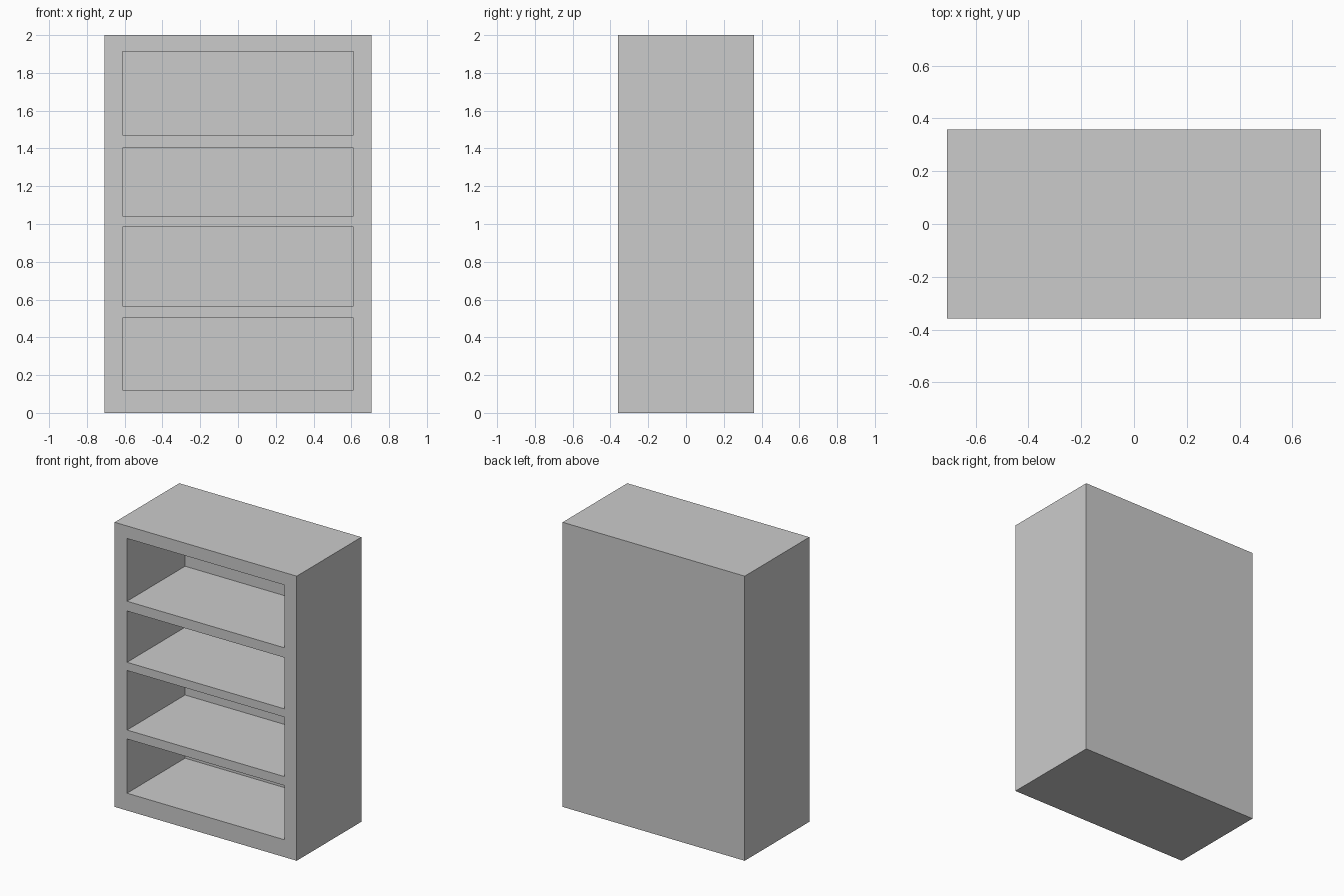
import bpy, bmesh

if "Cube" in bpy.data.objects:
    bpy.data.objects.remove(bpy.data.objects["Cube"])

W, D, H = 0.708, 0.359, 2.0      # half width, half depth, height
IN, BACK = 0.611, 0.285          # half width and rear plane of the openings
BAYS = [(0.122, 0.503), (0.566, 0.984), (1.042, 1.402), (1.471, 1.912)]

bm = bmesh.new()


def quad(*pts):
    bm.faces.new([bm.verts.new(p) for p in pts])


def front(x0, x1, z0, z1, y=-D):
    quad((x0, y, z0), (x1, y, z0), (x1, y, z1), (x0, y, z1))


# Outer shell: sides, back, top and bottom
for x in (-W, W):
    quad((x, -D, 0), (x, D, 0), (x, D, H), (x, -D, H))
front(-W, W, 0, H, D)
for z in (0, H):
    quad((-W, -D, z), (W, -D, z), (W, D, z), (-W, D, z))

# Front frame: full-width rails, then stiles beside each bay
edges = [0] + [z for bay in BAYS for z in bay] + [H]
for z0, z1 in zip(edges[::2], edges[1::2]):
    for x0, x1 in ((-W, -IN), (-IN, IN), (IN, W)):
        front(x0, x1, z0, z1)

# Recessed shelf bays
for z0, z1 in BAYS:
    front(-W, -IN, z0, z1)
    front(IN, W, z0, z1)
    front(-IN, IN, z0, z1, BACK)
    for x in (-IN, IN):
        quad((x, -D, z0), (x, BACK, z0), (x, BACK, z1), (x, -D, z1))
    for z in (z0, z1):
        quad((-IN, -D, z), (IN, -D, z), (IN, BACK, z), (-IN, BACK, z))

# Weld into one closed cabinet
bmesh.ops.remove_doubles(bm, verts=bm.verts, dist=1e-4)
bmesh.ops.recalc_face_normals(bm, faces=bm.faces)
mesh = bpy.data.meshes.new("bookcase")
bm.to_mesh(mesh)
bm.free()
bpy.context.collection.objects.link(bpy.data.objects.new("bookcase", mesh))
